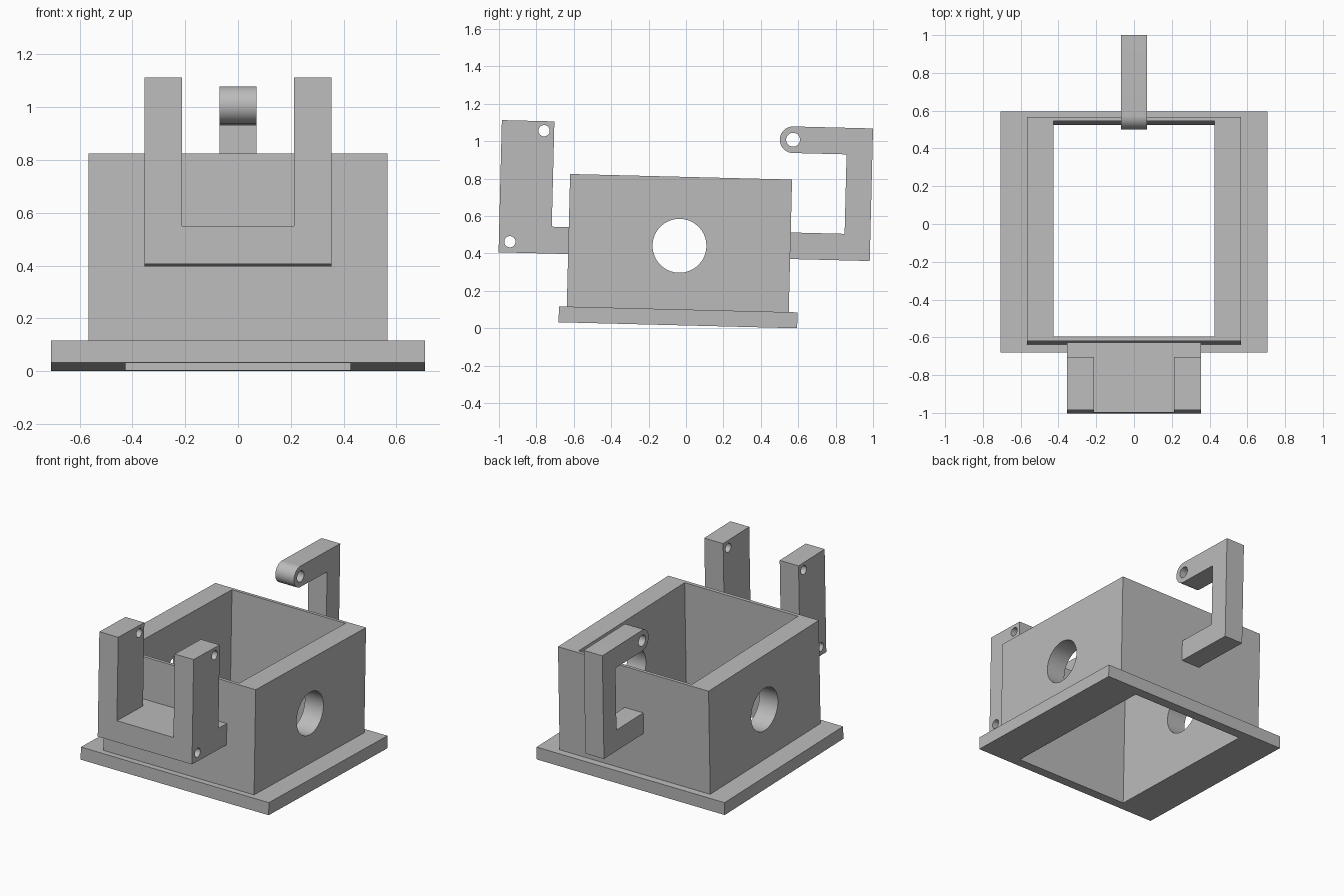
import bpy
import bmesh
import math
from mathutils import Matrix, Vector

if "Cube" in bpy.data.objects:
    bpy.data.objects.remove(bpy.data.objects["Cube"], do_unlink=True)

TILT = Matrix.Rotation(-0.025, 4, 'X')  # the whole assembly leans slightly

grey = bpy.data.materials.new("plain grey")
grey.use_nodes = True
COLOUR = (0.5, 0.5, 0.5, 1)
grey.diffuse_color = COLOUR
grey.node_tree.nodes["Principled BSDF"].inputs["Base Color"].default_value = COLOUR


def extrude(name, points, direction):
    """Solid from a closed 3D outline swept along a direction."""
    bm = bmesh.new()
    face = bm.faces.new([bm.verts.new(p) for p in points])
    swept = bmesh.ops.extrude_face_region(bm, geom=[face])["geom"]
    verts = [v for v in swept if isinstance(v, bmesh.types.BMVert)]
    bmesh.ops.translate(bm, verts=verts, vec=Vector(direction))
    bmesh.ops.recalc_face_normals(bm, faces=bm.faces)
    mesh = bpy.data.meshes.new(name)
    bm.to_mesh(mesh)
    bm.free()
    mesh.materials.append(grey)
    obj = bpy.data.objects.new(name, mesh)
    bpy.context.collection.objects.link(obj)
    return obj


def box(name, half_x, y0, y1, z0, z1):
    outline = [(-half_x, y0, z0), (half_x, y0, z0), (half_x, y1, z0), (-half_x, y1, z0)]
    return extrude(name, outline, (0, 0, z1 - z0))


def arc(y, z, radius, start, end, steps):
    angles = [start + (end - start) * i / steps for i in range(steps + 1)]
    return [(y + radius * math.cos(a), z + radius * math.sin(a)) for a in angles]


def side_profile(name, outline, half_x):
    return extrude(name, [(-half_x, y, z) for y, z in outline], (2 * half_x, 0, 0))


def pin(y, z, radius, sides=48):
    """Cutter for a round hole running left to right."""
    return side_profile("cutter", arc(y, z, radius, 0, math.tau, sides)[:-1], 1)


def cut(obj, cutters):
    """Subtract the cutters, bake the result and delete them."""
    for cutter in cutters:
        cutter.hide_render = True
        mod = obj.modifiers.new("cut", 'BOOLEAN')
        mod.operation = 'DIFFERENCE'
        mod.solver = 'EXACT'
        mod.object = cutter
    bpy.context.view_layer.update()
    graph = bpy.context.evaluated_depsgraph_get()
    baked = bpy.data.meshes.new_from_object(obj.evaluated_get(graph))
    obj.modifiers.clear()
    obj.data = baked
    for cutter in cutters:
        bpy.data.objects.remove(cutter, do_unlink=True)


def opening():
    return box("cutter", 0.427, -0.616, 0.525, -0.5, 1.5)


# Base flange with rectangular opening
flange = box("base_flange", 0.708, -0.682, 0.594, 0.015, 0.1)
cut(flange, [opening()])

# Open housing with a round hole in each side wall
housing = box("housing", 0.567, -0.64, 0.547, 0.1, 0.809)
cut(housing, [opening(), pin(-0.046, 0.44, 0.144, 64)])

# Front fork: U-shaped bracket with pin holes, and the tab joining the housing
right_half = [(0.355, 0.381), (0.355, 1.088), (0.213, 1.088), (0.213, 0.525)]
u_shape = right_half + [(-x, z) for x, z in reversed(right_half)]
fork = extrude("front_fork", [(x, -1.012, z) for x, z in u_shape], (0, 0.281, 0))
cut(fork, [pin(-0.785, 1.037, 0.03), pin(-0.953, 0.439, 0.03)])
tab = box("front_fork_tab", 0.355, -0.731, -0.64, 0.381, 0.525)

# Rear hook arm ending in a rounded eye
hook_outline = [(0.547, 0.384), (0.973, 0.384), (0.973, 1.093)]
hook_outline += arc(0.547, 1.022, 0.071, math.pi / 2, math.pi * 1.5, 24)
hook_outline += [(0.835, 0.951), (0.835, 0.526), (0.547, 0.526)]
hook = side_profile("rear_hook", hook_outline, 0.07)
cut(hook, [pin(0.547, 1.022, 0.037)])

# Lean everything together and smooth only the round surfaces
parts = [flange, housing, fork, tab, hook]
bpy.ops.object.select_all(action='DESELECT')
for part in parts:
    part.matrix_world = TILT
    part.select_set(True)
bpy.context.view_layer.objects.active = housing
bpy.ops.object.shade_smooth_by_angle(angle=math.radians(30))
